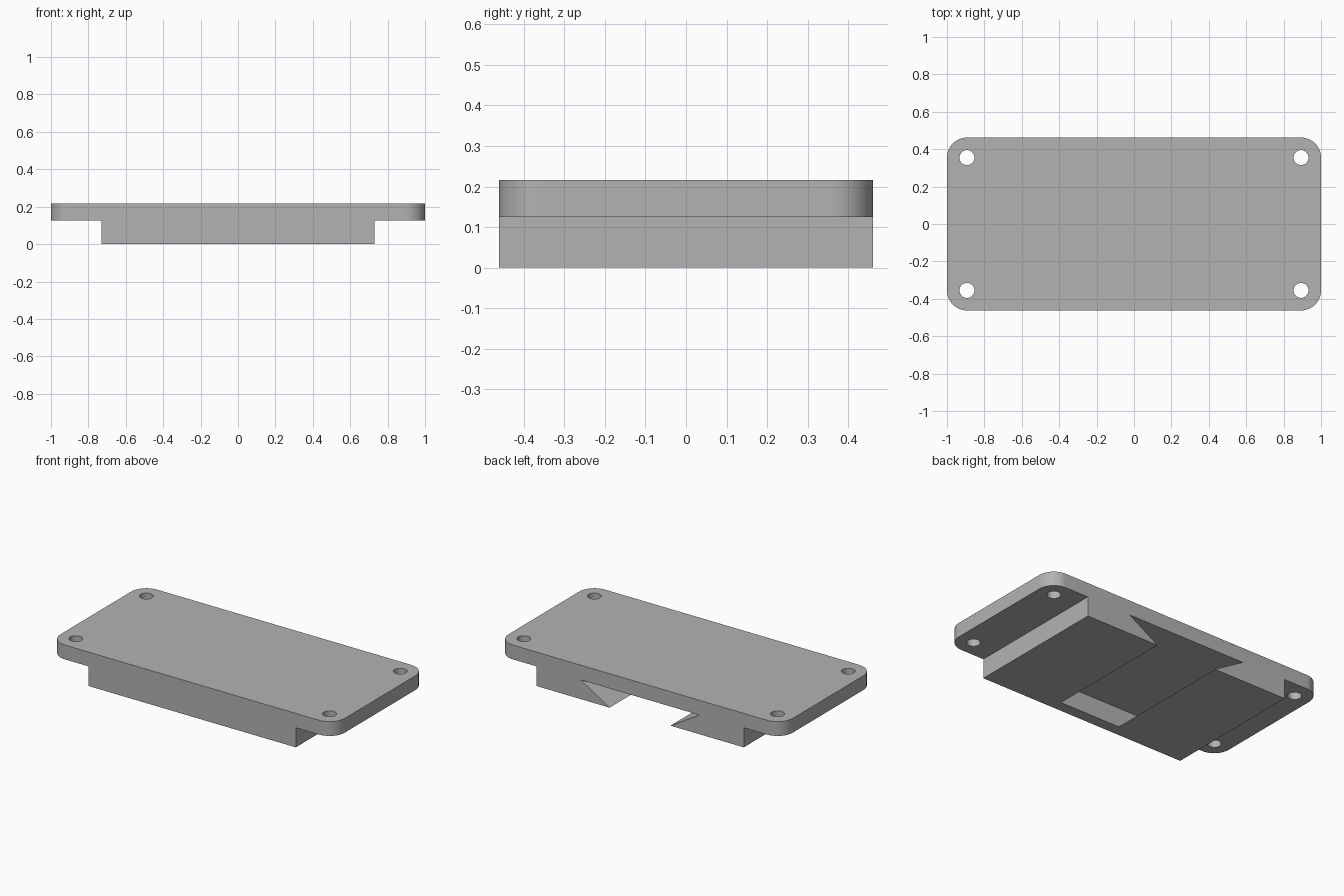
import bpy, bmesh, math
from mathutils import Vector

if "Cube" in bpy.data.objects:
    bpy.data.objects.remove(bpy.data.objects["Cube"], do_unlink=True)

HALF_X, HALF_Y = 1.0, 0.462
STEP_Z, TOP_Z = 0.125, 0.216
CORNER, HOLE = 0.107, 0.04
BLOCK_X = 0.73
SLOT_Z, SLOT_LOW, SLOT_HIGH = 0.122, 0.214, 0.418
SLOT_END = -0.39

grey = bpy.data.materials.new("plain grey")
grey.use_nodes = True
colour = (0.45, 0.45, 0.45, 1)
grey.diffuse_color = colour
grey.node_tree.nodes["Principled BSDF"].inputs["Base Color"].default_value = colour


def prism(name, points, sweep):
    """Solid made by sweeping a closed outline along a vector."""
    bm = bmesh.new()
    face = bm.faces.new([bm.verts.new(p) for p in points])
    grown = bmesh.ops.extrude_face_region(bm, geom=[face])["geom"]
    verts = [v for v in grown if isinstance(v, bmesh.types.BMVert)]
    bmesh.ops.translate(bm, verts=verts, vec=Vector(sweep))
    bmesh.ops.recalc_face_normals(bm, faces=bm.faces)
    mesh = bpy.data.meshes.new(name)
    bm.to_mesh(mesh)
    bm.free()
    mesh.materials.append(grey)
    obj = bpy.data.objects.new(name, mesh)
    bpy.context.collection.objects.link(obj)
    return obj


def arc(cx, cy, z, radius, start, sweep, steps):
    angles = [math.radians(start + sweep * i / steps) for i in range(steps + 1)]
    return [(cx + radius * math.cos(a), cy + radius * math.sin(a), z) for a in angles]


def combine(target, tool, operation):
    """Apply a boolean and remove the tool."""
    mod = target.modifiers.new(tool.name, "BOOLEAN")
    mod.operation, mod.solver, mod.object = operation, "EXACT", tool
    bpy.context.view_layer.objects.active = target
    bpy.ops.object.modifier_apply(modifier=mod.name)
    bpy.data.objects.remove(tool, do_unlink=True)


# Rounded mounting plate
hx, hy = HALF_X - CORNER, HALF_Y - CORNER
corners = [(hx, hy), (-hx, hy), (-hx, -hy), (hx, -hy)]
outline = []
for i, (x, y) in enumerate(corners):
    outline += arc(x, y, STEP_Z, CORNER, 90 * i, 90, 12)
body = prism("mounting_plate", outline, (0, 0, TOP_Z - STEP_Z))

# Block under the plate
block = prism("block", [(-BLOCK_X, -HALF_Y, 0), (BLOCK_X, -HALF_Y, 0),
                        (BLOCK_X, -HALF_Y, STEP_Z + 0.03), (-BLOCK_X, -HALF_Y, STEP_Z + 0.03)],
              (0, 2 * HALF_Y, 0))
combine(body, block, "UNION")

# Dovetail slot, open at the back and stopped at the front
below = -0.03
low = SLOT_LOW + (SLOT_HIGH - SLOT_LOW) * below / SLOT_Z
slot = prism("slot_cutter", [(-low, SLOT_END, below), (low, SLOT_END, below),
                             (SLOT_HIGH, SLOT_END, SLOT_Z), (-SLOT_HIGH, SLOT_END, SLOT_Z)],
             (0, 1, 0))
combine(body, slot, "DIFFERENCE")

# Screw holes concentric with the corners
for x, y in corners:
    hole = prism("hole_cutter", arc(x, y, 0.05, HOLE, 0, 360, 32)[:-1], (0, 0, 0.3))
    combine(body, hole, "DIFFERENCE")

bpy.ops.object.select_all(action="DESELECT")
body.select_set(True)
bpy.context.view_layer.objects.active = body
bpy.ops.object.shade_smooth_by_angle(angle=math.radians(30))
